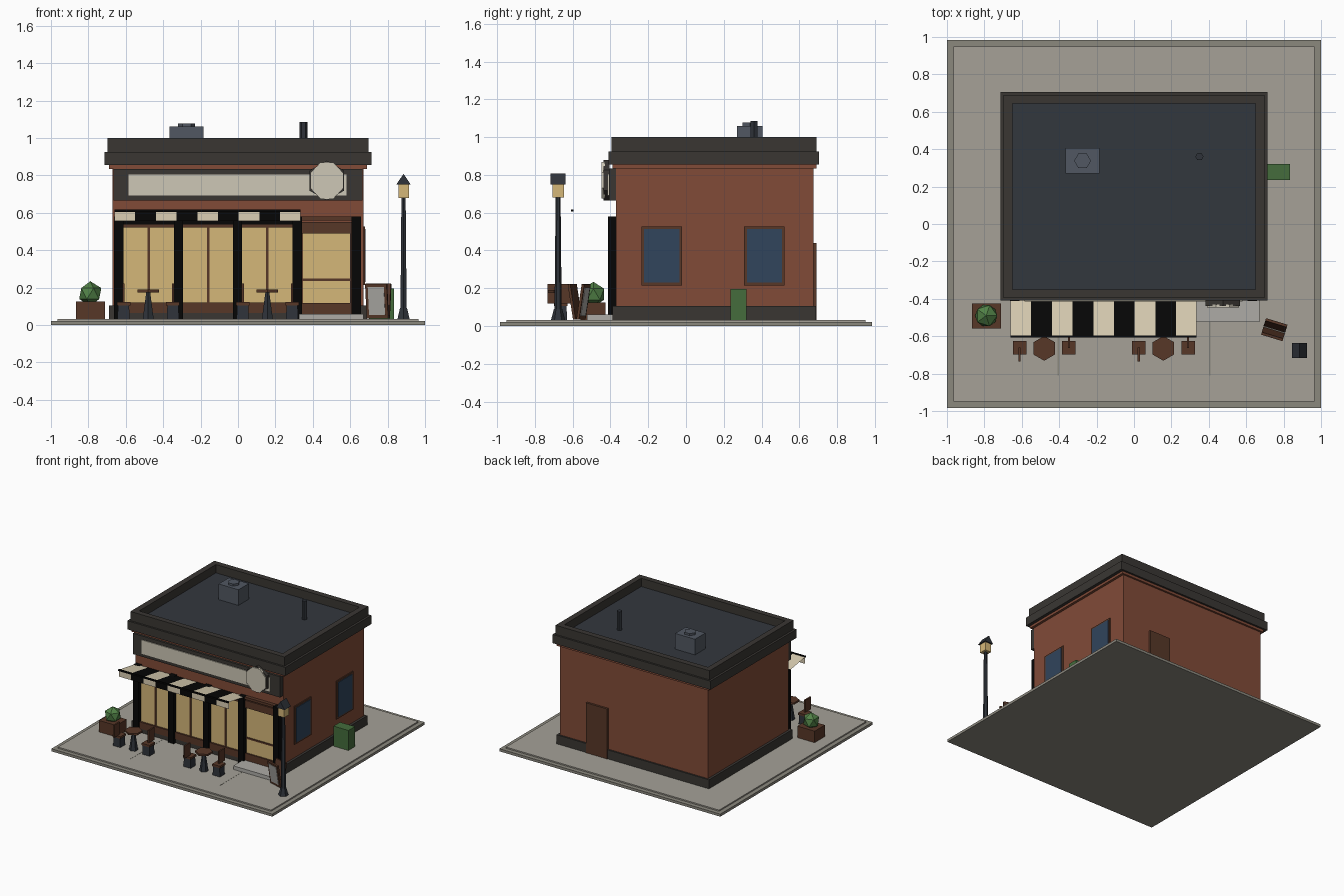
import bpy, bmesh
from math import radians, pi
from mathutils import Matrix, Vector

if "Cube" in bpy.data.objects:
    bpy.data.objects.remove(bpy.data.objects["Cube"])


def mat(name, *rgb):
    m = bpy.data.materials.new(name)
    m.diffuse_color = [(c / 255) ** 2.2 for c in rgb] + [1]
    m.use_nodes = True
    m.node_tree.nodes["Principled BSDF"].inputs["Base Color"].default_value = m.diffuse_color
    return m


BRICK = mat("brick", 128, 76, 58)
DARK = mat("charcoal", 60, 57, 54)
BLACK = mat("black", 15, 15, 15)
WOOD = mat("wood", 88, 58, 44)
GLOW = mat("warm_glass", 212, 182, 120)
GLASS = mat("blue_glass", 52, 70, 92)
CREAM = mat("cream", 218, 206, 178)
PAPER = mat("sign_cream", 204, 198, 180)
SLATE = mat("slate", 54, 58, 64)
METAL = mat("metal", 82, 88, 98)
IRON = mat("iron", 50, 54, 60)
LEAF = mat("leaf", 82, 128, 72)
GREEN = mat("green", 70, 108, 62)
PAVE = mat("paving", 164, 160, 150)
KERB = mat("kerb", 138, 135, 125)
STEP = mat("step", 172, 170, 165)


def finish(name, bm, m, M=None):
    if M is not None:
        bm.transform(M)
    me = bpy.data.meshes.new(name)
    bm.to_mesh(me)
    bm.free()
    me.materials.append(m)
    ob = bpy.data.objects.new(name, me)
    bpy.context.collection.objects.link(ob)
    return ob


def box(name, x0, x1, y0, y1, z0, z1, m, M=None):
    bm = bmesh.new()
    bmesh.ops.create_cube(bm, size=1)
    bm.transform(Matrix.Translation(((x0 + x1) / 2, (y0 + y1) / 2, (z0 + z1) / 2))
                 @ Matrix.Diagonal((x1 - x0, y1 - y0, z1 - z0, 1)))
    return finish(name, bm, m, M)


def cone(name, x, y, z0, z1, r0, r1, m, n=6, turn=0):
    bm = bmesh.new()
    bmesh.ops.create_cone(bm, cap_ends=True, segments=n, radius1=r0, radius2=r1, depth=z1 - z0)
    return finish(name, bm, m, Matrix.Translation((x, y, (z0 + z1) / 2)) @ Matrix.Rotation(turn, 4, 'Z'))


def quad(name, pts, m):
    bm = bmesh.new()
    bm.faces.new([bm.verts.new(p) for p in pts])
    return finish(name, bm, m)


# Ground slab
box("kerb", -1, 1, -.985, .985, 0, .021, KERB)
box("pavement", -.965, .965, -.95, .95, .02, .031, PAVE)
for x in (-.405, .405):
    box("paving_joint", x - .003, x + .003, -.81, -.4, .03, .032, KERB)

# Building shell and roof
box("walls", -.67, .67, -.37, .675, .03, .86, BRICK)
box("plinth", -.69, .69, -.39, .688, .03, .105, DARK)
box("brick_cornice", -.69, .69, -.39, .69, .835, .857, BRICK)
box("parapet_band", -.715, .715, -.41, .705, .855, .925, DARK)
box("roof_deck", -.66, .66, -.36, .655, .925, .932, SLATE)
for s in (-1, 1):
    box("parapet_side", min(s * .65, s * .697), max(s * .65, s * .697), -.395, .69, .925, 1, DARK)
box("parapet_front", -.65, .65, -.395, -.35, .925, 1, DARK)
box("parapet_back", -.65, .65, .643, .69, .925, 1, DARK)

# Roof equipment
box("roof_unit", -.365, -.185, .27, .405, .93, 1.06, METAL)
cone("roof_fan", -.275, .338, 1.06, 1.077, .045, .045, METAL, 6, pi / 6)
cone("vent_pipe", .35, .36, .93, 1.085, .022, .022, IRON, 6, pi / 6)

# Shopfront pilasters and windows
for x in (-.637, -.318, -.003, .316, .633):
    box("pilaster", x - .025, x + .025, -.413, -.36, .03, .58, BLACK)
for x in (-.477, -.16, .157):
    box("shop_window", x - .135, x + .135, -.382, -.36, .11, .525, GLOW)
    box("window_mullion", x - .007, x + .007, -.39, -.37, .12, .53, WOOD)
    box("stall_riser", x - .135, x + .135, -.397, -.36, .065, .12, WOOD)
    box("window_head", x - .135, x + .135, -.392, -.36, .52, .538, WOOD)
    box("window_lintel", x - .135, x + .135, -.4, -.36, .538, .56, BLACK)

# Entrance door
box("door_glass", .345, .605, -.382, -.36, .1, .49, GLOW)
box("door_rail", .345, .605, -.39, -.36, .235, .248, WOOD)
box("door_kick", .34, .61, -.394, -.36, .06, .118, WOOD)
box("door_head", .34, .61, -.394, -.36, .49, .55, WOOD)
box("door_lintel", .34, .61, -.4, -.36, .56, .58, WOOD)
box("door_jamb", .6, .61, -.392, -.36, .06, .5, WOOD)
box("door_step", .325, .67, -.525, -.38, .03, .06, STEP)

# Fascia sign and hanging medallion
box("fascia", -.665, .665, -.408, -.36, .665, .835, DARK)
box("fascia_panel", -.585, .58, -.415, -.4, .692, .805, PAPER)
for name, r, n, turn, sx, y0, y1, m in (("medallion_rim", .107, 6, 0, 1, -.438, -.405, DARK),
                                        ("medallion_face", .105, 8, pi / 8, .88, -.446, -.43, PAPER)):
    o = cone(name, 0, 0, y0, y1, r, r, m, n, turn)
    o.data.transform(Matrix.Translation((.475, 0, .772)) @ Matrix.Diagonal((sx, 1, 1, 1))
                     @ Matrix(((1, 0, 0, 0), (0, 0, 1, 0), (0, -1, 0, 0), (0, 0, 0, 1))))

# Striped awning of thin cloth with front rod
w = .995 / 9
for i in range(9):
    a, b, m = -.66 + i * w, -.66 + (i + 1) * w, BLACK if i % 2 else CREAM
    quad("awning_stripe", [(a, -.597, .61), (b, -.597, .61), (b, -.38, .575), (a, -.38, .575)], m)
    quad("awning_valance", [(a, -.598, .555), (b, -.598, .555), (b, -.598, .61), (a, -.598, .61)], m)
box("awning_rod", -.66, .335, -.608, -.596, .605, .617, BLACK)

# Right side windows, rear door, utility box
for y in (-.128, .415):
    box("side_window_frame", .66, .678, y - .107, y + .107, .215, .527, WOOD)
    box("side_window_glass", .66, .683, y - .093, y + .093, .23, .513, GLASS)
box("rear_door", .23, .42, .66, .692, .03, .44, WOOD)
box("utility_box", .7, .835, .235, .32, .03, .195, GREEN)

# Street lamp
LX, LY = .885, -.677
cone("lamp_base", LX, LY, .03, .09, .038, .022, IRON)
cone("lamp_pole", LX, LY, .08, .685, .019, .013, IRON)
box("lamp_lantern", LX - .028, LX + .028, LY - .03, LY + .03, .68, .752, GLOW)
bm = bmesh.new()
tri = [bm.verts.new((LX + dx, LY - .04, z)) for dx, z in ((-.039, .75), (.039, .75), (0, .808))]
f = bm.faces.new(tri)
ext = bmesh.ops.extrude_face_region(bm, geom=[f])["geom"]
bmesh.ops.translate(bm, vec=(0, .08, 0), verts=[v for v in ext if isinstance(v, bmesh.types.BMVert)])
bmesh.ops.recalc_face_normals(bm, faces=bm.faces)
finish("lamp_cap", bm, IRON)

# Pavement board: two leaves opening upward
place = Matrix.Translation((.75, -.565, .045)) @ Matrix.Rotation(radians(-17), 4, 'Z')
for s in (-1, 1):
    M = place @ Matrix.Translation((0, s * .011, 0)) @ Matrix.Rotation(radians(-9 * s), 4, 'X')
    box("board_leaf", -.06, .06, -.007, .007, -.01, .178, WOOD, M)
    box("board_panel", -.045, .045, min(s * .005, s * .01), max(s * .005, s * .01), .01, .162, STEP, M)

# Planter with shrub
box("planter", -.867, -.71, -.558, -.425, .03, .125, WOOD)
bm = bmesh.new()
bmesh.ops.create_icosphere(bm, subdivisions=1, radius=.066)
finish("shrub", bm, LEAF, Matrix.Translation((-.79, -.49, .168)))

# Cafe tables and chairs
for tx in (-.48, .157):
    cone("table_top", tx, -.665, .175, .19, .066, .066, WOOD, 6, 0)
    cone("table_stem", tx, -.665, .03, .176, .034, .012, IRON, 6, 0)
    for s in (-1, 1):
        cx = tx + s * .132
        cone("chair_base", cx, -.662, .03, .106, .046, .042, IRON, 4, pi / 4)
        box("chair_seat", cx - .036, cx + .036, -.698, -.626, .105, .122, WOOD)
        y = -.662 + s * .035
        box("chair_back", cx - .006, cx + .006, y - .037, y + .037, .12, .222, WOOD)
